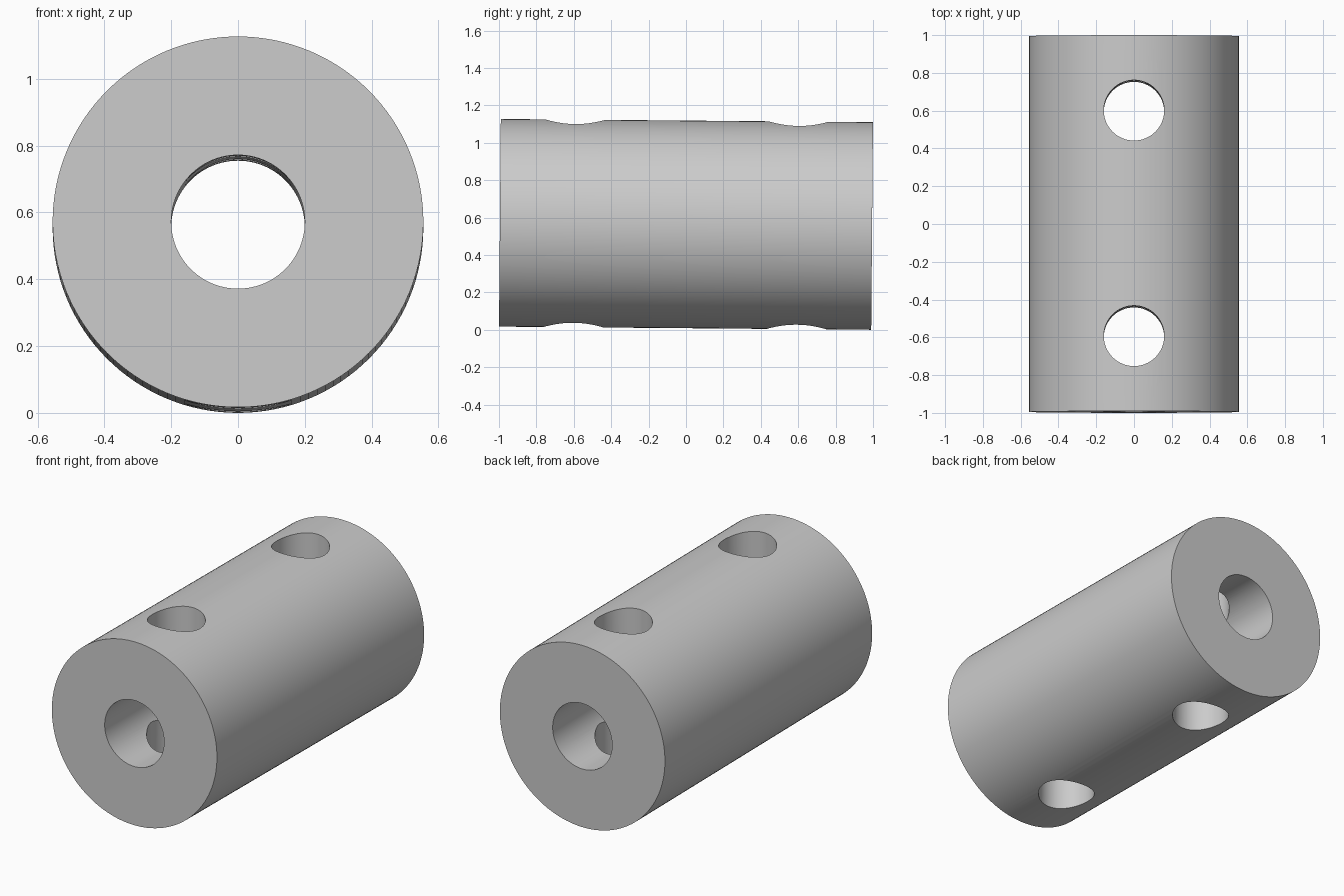
import bpy, math
from mathutils import Matrix, Vector

if "Cube" in bpy.data.objects:
    bpy.data.objects.remove(bpy.data.objects["Cube"], do_unlink=True)

RADIUS, LENGTH = 0.555, 1.99
BORE, HOLE, HOLE_Y = 0.2, 0.16, 0.597
TILT = 0.0085  # slight drop towards the back

grey = bpy.data.materials.new("plain_grey")
grey.use_nodes = True
colour = (0.6, 0.6, 0.6, 1)
grey.diffuse_color = colour
grey.node_tree.nodes["Principled BSDF"].inputs["Base Color"].default_value = colour


def cylinder(name, radius, depth, sides, y=0, along_y=False):
    turn = (math.pi / 2, 0, 0) if along_y else (0, 0, 0)
    bpy.ops.mesh.primitive_cylinder_add(vertices=sides, radius=radius, depth=depth,
                                        location=(0, y, 0), rotation=turn)
    obj = bpy.context.object
    obj.name = name
    obj.data.materials.append(grey)
    return obj


# Coupling body with the lengthwise bore and two cross holes
body = cylinder("coupling_body", RADIUS, LENGTH, 128, along_y=True)
cutters = [cylinder("bore_cutter", BORE, 3, 96, along_y=True),
           cylinder("front_hole_cutter", HOLE, 2, 64, y=-HOLE_Y),
           cylinder("back_hole_cutter", HOLE, 2, 64, y=HOLE_Y)]
bpy.context.view_layer.objects.active = body
for cutter in cutters:
    mod = body.modifiers.new(cutter.name, 'BOOLEAN')
    mod.object = cutter
    mod.operation = 'DIFFERENCE'
    mod.solver = 'EXACT'
    bpy.ops.object.modifier_apply(modifier=mod.name)
for cutter in cutters:
    bpy.data.objects.remove(cutter, do_unlink=True)

# Smooth walls with sharp rims
bpy.ops.object.select_all(action='DESELECT')
body.select_set(True)
bpy.ops.object.shade_smooth_by_angle(angle=math.radians(30))

# Tilt the body and rest its lowest edge on the ground
height = RADIUS * math.cos(TILT) + LENGTH / 2 * math.sin(TILT)
body.matrix_world = (Matrix.Translation(Vector((0, 0, height)))
                     @ Matrix.Rotation(-TILT, 4, 'X') @ body.matrix_world)
